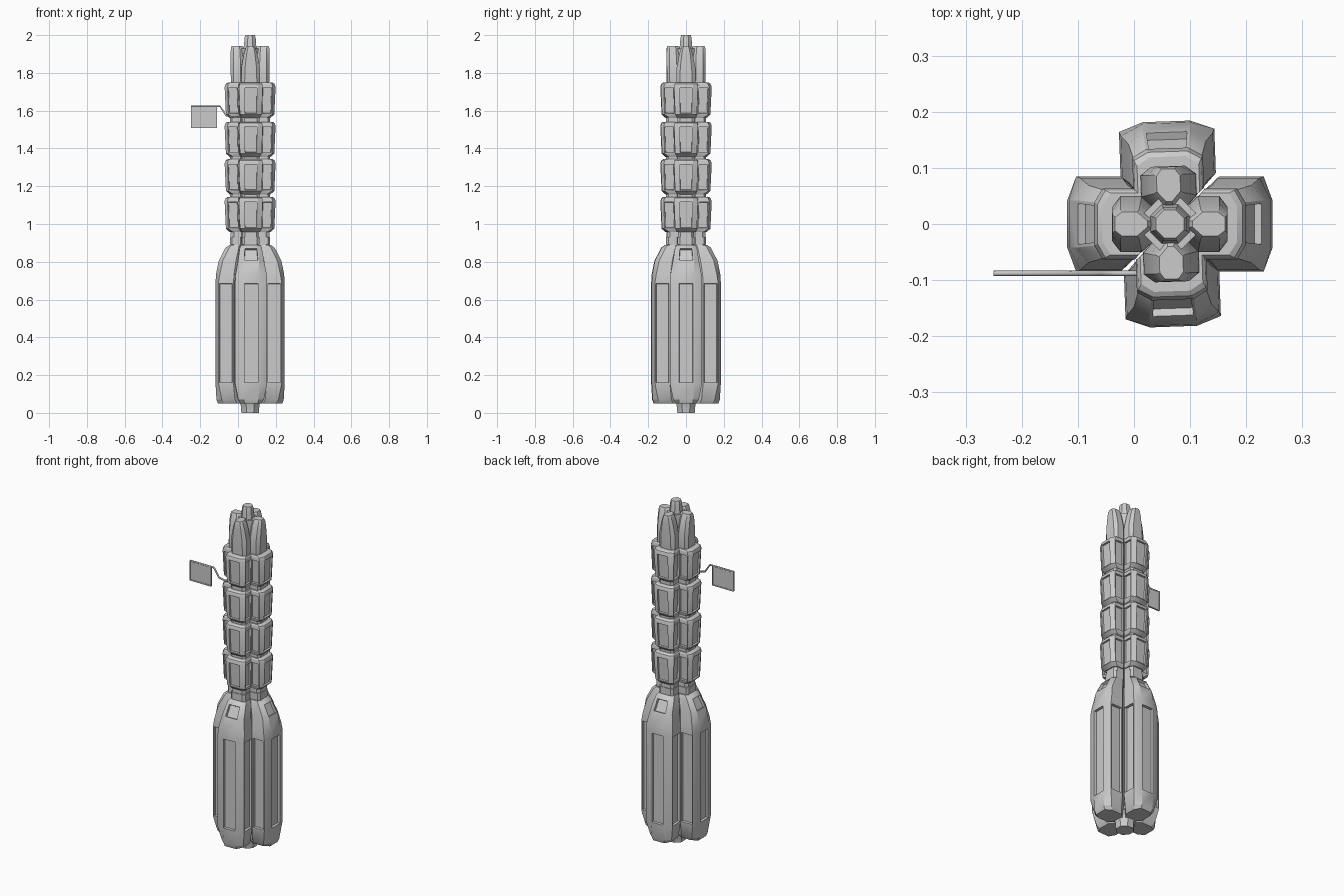
import bpy, bmesh
from math import radians, pi, cos, sin
from mathutils import Vector

if "Cube" in bpy.data.objects:
    bpy.data.objects.remove(bpy.data.objects["Cube"])

CX = 0.064  # tower axis


def add_object(name, bm, loc=(0, 0, 0), rot=0.0, angle=28):
    mesh = bpy.data.meshes.new(name)
    bmesh.ops.recalc_face_normals(bm, faces=bm.faces[:])
    bm.to_mesh(mesh)
    ob = bpy.data.objects.new(name, mesh)
    bpy.context.collection.objects.link(ob)
    ob.location = loc
    ob.rotation_euler[2] = rot
    bpy.ops.object.select_all(action='DESELECT')
    ob.select_set(True)
    bpy.context.view_layer.objects.active = ob
    bpy.ops.object.shade_smooth_by_angle(angle=radians(angle))
    return ob


def loft(rings):
    bm = bmesh.new()
    vs = [[bm.verts.new(p) for p in ring] for ring in rings]
    n = len(vs[0])
    grid = [[bm.faces.new((a[i], a[(i + 1) % n], b[(i + 1) % n], b[i])) for i in range(n)]
            for a, b in zip(vs, vs[1:])]
    bm.faces.new(vs[0][::-1])
    bm.faces.new(vs[-1])
    return bm, grid


def pod_ring(z, r_in, r_mid, r_edge, r_out, w, w_out):
    # octagonal section pointing along +x, wedge shaped towards the axis
    half = [(r_in, w * 0.25), (r_mid, w), (r_edge, w), (r_out, w_out)]
    return [(r, -t, z) for r, t in half] + [(r, t, z) for r, t in half[::-1]]


def recess(bm, faces, border, depth):
    bmesh.ops.recalc_face_normals(bm, faces=bm.faces[:])
    bmesh.ops.inset_individual(bm, faces=faces, thickness=border, depth=0)
    bmesh.ops.inset_individual(bm, faces=faces, thickness=0.002, depth=-depth)


def four_pods(name, sections, panels, border, depth):
    # panels: (level index, side index) with 1 and 5 the flanks, 3 the outer face
    for k, side in enumerate(("right", "back", "left", "front")):
        bm, grid = loft([pod_ring(*s) for s in sections])
        if panels:
            recess(bm, [grid[l][s] for l, s in panels], border, depth)
        twist = radians(2) if k % 2 else 0
        add_object(f"{name}_{side}", bm, (CX, 0, 0), k * pi / 2 + twist)


def turned(name, profile, sides, phase=0.0):
    rings = [[(r * cos(phase + 2 * pi * i / sides), r * sin(phase + 2 * pi * i / sides), z)
              for i in range(sides)] for r, z in profile]
    add_object(name, loft(rings)[0], (CX, 0, 0))


# Large lower pods with long recessed panels
four_pods("lower_pod", [
    (0.05, 0.02, 0.07, 0.135, 0.170, 0.055, 0.036),
    (0.07, 0.02, 0.08, 0.150, 0.178, 0.068, 0.038),
    (0.155, 0.02, 0.088, 0.167, 0.183, 0.085, 0.042),
    (0.69, 0.02, 0.088, 0.167, 0.183, 0.085, 0.042),
    (0.735, 0.02, 0.085, 0.160, 0.180, 0.082, 0.042),
    (0.805, 0.02, 0.075, 0.145, 0.166, 0.069, 0.042),
    (0.875, 0.02, 0.060, 0.110, 0.130, 0.058, 0.038),
    (0.89, 0.02, 0.055, 0.095, 0.108, 0.050, 0.030),
], [(2, 1), (2, 3), (2, 5), (5, 3)], 0.008, 0.014)

# Four tiers of small pods
for tier, z in enumerate((1.05, 1.25, 1.448, 1.655)):
    h = 0.093
    four_pods(f"tier_{tier + 1}_pod", [
        (z - h, 0.03, 0.05, 0.090, 0.108, 0.048, 0.030),
        (z - h + 0.018, 0.03, 0.058, 0.115, 0.128, 0.058, 0.036),
        (z + h - 0.022, 0.03, 0.062, 0.120, 0.135, 0.063, 0.038),
        (z + h - 0.006, 0.03, 0.060, 0.115, 0.129, 0.060, 0.035),
        (z + h, 0.03, 0.055, 0.105, 0.120, 0.055, 0.032),
    ], [(1, 1), (1, 3), (1, 5)], 0.007, 0.010)

# Lobed stems joining the tiers and ending in rounded caps
four_pods("stem", [
    (0.85, 0.01, 0.045, 0.085, 0.103, 0.042, 0.030),
    (1.70, 0.01, 0.045, 0.085, 0.098, 0.044, 0.032),
    (1.76, 0.01, 0.050, 0.088, 0.102, 0.050, 0.032),
    (1.83, 0.01, 0.050, 0.088, 0.103, 0.049, 0.030),
    (1.90, 0.02, 0.053, 0.088, 0.103, 0.036, 0.022),
    (1.93, 0.03, 0.055, 0.088, 0.102, 0.026, 0.016),
    (1.942, 0.04, 0.058, 0.086, 0.098, 0.021, 0.012),
], [], 0, 0)

# Thin ribs around each joint
for i, z in enumerate((0.92, 1.15, 1.349, 1.552)):
    four_pods(f"joint_{i + 1}", [
        (z - 0.028, 0.02, 0.05, 0.095, 0.106, 0.046, 0.032),
        (z + 0.012, 0.02, 0.05, 0.095, 0.106, 0.046, 0.032),
    ], [], 0, 0)

# Core, foot and spire
turned("core", [(0.05, 0.03), (0.05, 1.93)], 8, pi / 8)
turned("foot", [(0.050, 0.0), (0.054, 0.045), (0.075, 0.09)], 8, pi / 8)
turned("spire", [(0.042, 1.90), (0.034, 1.955), (0.032, 1.985), (0.027, 2.0)], 8, pi / 8)


# Hanging sign and its bent bracket
def box(name, lo, hi):
    bm = bmesh.new()
    bmesh.ops.create_cube(bm, size=1)
    lo, hi = Vector(lo), Vector(hi)
    for v in bm.verts:
        v.co = Vector((v.co[i] + 0.5) * (hi[i] - lo[i]) + lo[i] for i in range(3))
    add_object(name, bm)


Y = -0.088
box("sign_panel", (-0.247, Y - 0.003, 1.515), (-0.113, Y + 0.003, 1.62))
box("sign_bottom_rail", (-0.25, Y - 0.005, 1.508), (-0.111, Y + 0.005, 1.515))
for name, x in (("left", -0.25), ("right", -0.115)):
    box(f"sign_{name}_rail", (x, Y - 0.005, 1.508), (x + 0.004, Y + 0.005, 1.625))

curve = bpy.data.curves.new("sign_bracket", 'CURVE')
curve.dimensions = '3D'
curve.bevel_depth = 0.005
curve.bevel_resolution = 1
curve.use_fill_caps = True
path = [(-0.25, 1.623), (-0.095, 1.623), (-0.062, 1.574), (-0.03, 1.567), (0.03, 1.567)]
spline = curve.splines.new('POLY')
spline.points.add(len(path) - 1)
for p, (x, z) in zip(spline.points, path):
    p.co = (x, Y, z, 1)
bpy.context.collection.objects.link(bpy.data.objects.new("sign_bracket", curve))
